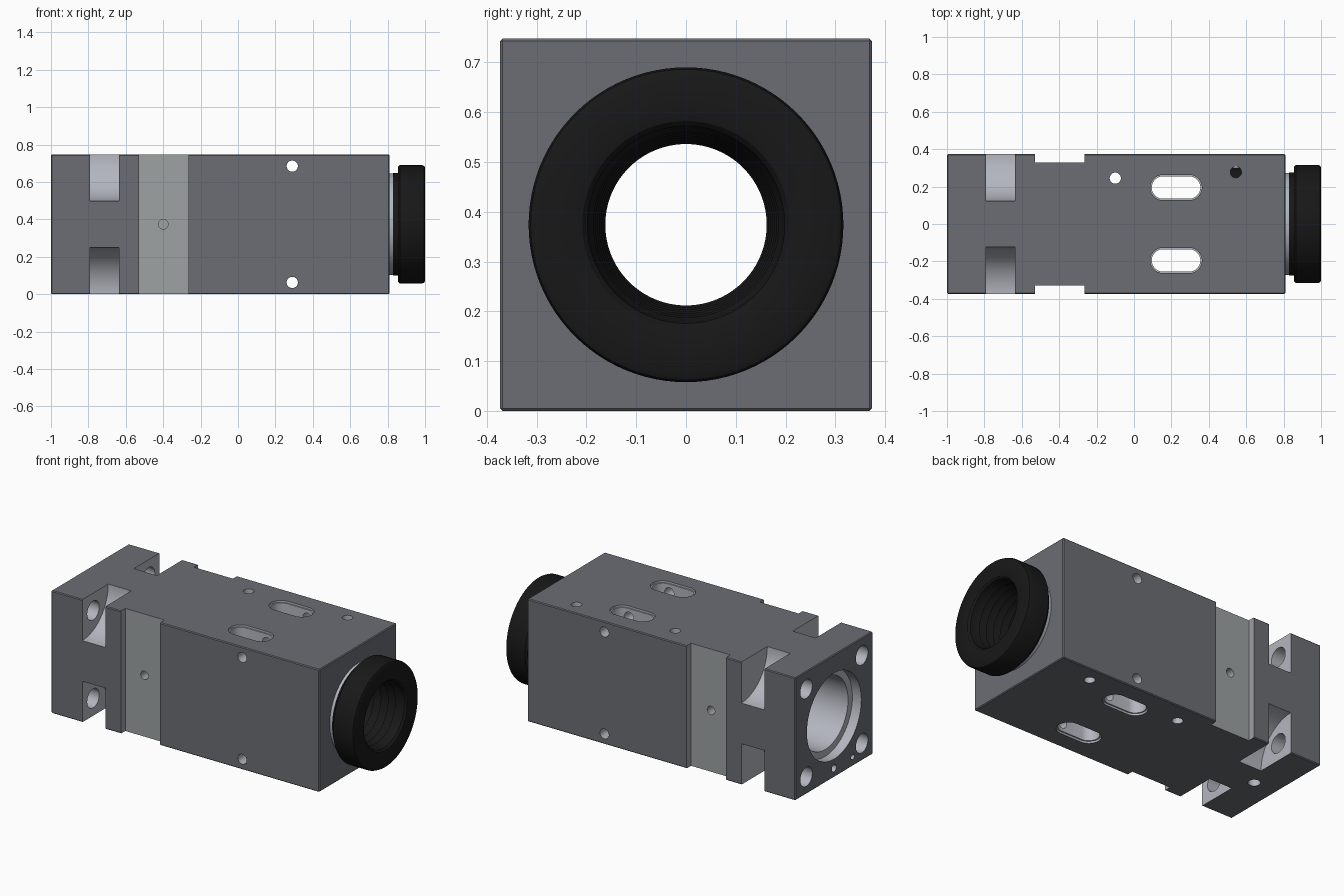
import bpy, bmesh, math
from mathutils import Matrix, Vector

if "Cube" in bpy.data.objects:
    bpy.data.objects.remove(bpy.data.objects["Cube"])

ZC, H = 0.374, 0.373          # optical axis height, half width of the square body


def material(name, *rgb):
    m = bpy.data.materials.new(name)
    m.diffuse_color = (*rgb, 1)
    m.use_nodes = True
    m.node_tree.nodes["Principled BSDF"].inputs["Base Color"].default_value = m.diffuse_color
    return m


GREY = material("anodised_grey", 0.15, 0.155, 0.175)
METAL = material("bare_metal", 0.45, 0.47, 0.52)
PALE = material("milled_grey", 0.34, 0.36, 0.37)
BLACK = material("black", 0.009, 0.009, 0.009)


def finish(name, bm, mat):
    bmesh.ops.recalc_face_normals(bm, faces=bm.faces)
    me = bpy.data.meshes.new(name)
    bm.to_mesh(me)
    bm.free()
    ob = bpy.data.objects.new(name, me)
    bpy.context.collection.objects.link(ob)
    me.materials.append(mat)
    return ob


def smooth(ob):
    bpy.ops.object.select_all(action='DESELECT')
    ob.select_set(True)
    bpy.context.view_layer.objects.active = ob
    bpy.ops.object.shade_smooth_by_angle(angle=math.radians(30))


def box(name, x0, x1, y0, y1, z0, z1, mat, bevel=0):
    bm = bmesh.new()
    bmesh.ops.create_cube(bm, size=1)
    for v in bm.verts:
        v.co = Vector(((x0 + x1) / 2 + v.co.x * (x1 - x0),
                       (y0 + y1) / 2 + v.co.y * (y1 - y0),
                       (z0 + z1) / 2 + v.co.z * (z1 - z0)))
    if bevel:
        bmesh.ops.bevel(bm, geom=bm.edges[:], offset=bevel, segments=1, affect='EDGES')
    return finish(name, bm, mat)


def cylinder(centre, axis, r, length, seg=32, stretch=0, mat=METAL):
    """Cylinder cutter; stretch turns it into a slot along x."""
    bm = bmesh.new()
    bmesh.ops.create_cone(bm, cap_ends=True, segments=seg, radius1=r, radius2=r, depth=length,
                          matrix=Matrix.Rotation(math.pi / seg, 4, 'Z'))
    for v in bm.verts:
        v.co.x += math.copysign(stretch, v.co.x)
    turn = {'x': Matrix.Rotation(math.pi / 2, 4, 'Y'),
            'y': Matrix.Rotation(math.pi / 2, 4, 'X'), 'z': Matrix()}[axis]
    bmesh.ops.transform(bm, matrix=Matrix.Translation(centre) @ turn, verts=bm.verts)
    return finish("cutter", bm, mat)


def lathe(name, profile, mat, seg=96):
    """Spin a closed (x, radius) profile about the optical axis."""
    bm = bmesh.new()
    rings = []
    for i in range(seg):
        a = 2 * math.pi * i / seg
        rings.append([bm.verts.new((x, r * math.sin(a), ZC + r * math.cos(a))) for x, r in profile])
    n = len(profile)
    for i in range(seg):
        p, q = rings[i], rings[(i + 1) % seg]
        for j in range(n):
            k = (j + 1) % n
            bm.faces.new((p[j], p[k], q[k], q[j]))
    ob = finish(name, bm, mat)
    smooth(ob)
    return ob


# square housing
body = box("housing", -1, 0.81, -H, H, 0, 2 * ZC, GREY, bevel=0.005)


def cut(cutter):
    m = body.modifiers.new("cut", 'BOOLEAN')
    m.operation, m.solver, m.object = 'DIFFERENCE', 'EXACT', cutter
    m.material_mode = 'TRANSFER'
    bpy.context.view_layer.objects.active = body
    bpy.ops.object.modifier_apply(modifier=m.name)
    bpy.data.objects.remove(cutter)


# main bore, mount counterbore and barrel seat
cut(cylinder((-0.1, 0, ZC), 'x', 0.22, 2.2, 96))
cut(cylinder((-1.0, 0, ZC), 'x', 0.262, 0.12, 96))
cut(cylinder((0.7, 0, ZC), 'x', 0.272, 0.5, 96))

for s in (-1, 1):
    # side grooves with a small blind hole
    cut(box("cutter", -0.53, -0.265, s * 0.43 - 0.1, s * 0.43 + 0.1, -0.1, 0.9, PALE))
    cut(cylinder((-0.4, s * 0.33, ZC), 'y', 0.026, 0.12, 24, mat=PALE))
    # cross holes through the sides
    cut(cylinder((0.29, 0, ZC + s * 0.311), 'y', 0.03, 1, 24))
    # chamfered slots through top and bottom
    cut(cylinder((0.225, s * 0.195, ZC), 'z', 0.06, 1, 32, 0.07))
    for z in (0, 2 * ZC):
        cut(cylinder((0.225, s * 0.195, z), 'z', 0.068, 0.024, 32, 0.07))
    # corner screw reliefs and screw holes
    for t in (-1, 1):
        cut(cylinder((-0.7125, s * H, ZC + t * ZC), 'x', 0.25, 0.155, 128))
        cut(cylinder((-0.9, s * 0.268, ZC + t * 0.268), 'x', 0.058, 0.24))

# vertical pin holes, bottom hole and the two small mount-face holes
cut(cylinder((-0.1, 0.245, ZC), 'z', 0.03, 1, 24))
cut(cylinder((0.545, 0.277, ZC), 'z', 0.03, 1, 24))
cut(cylinder((-0.845, 0, 0), 'z', 0.034, 0.14, 24))
for y, r in ((0, 0.022), (-0.18, 0.016)):
    cut(cylinder((-1, y, 0.056), 'x', r, 0.16, 24))
smooth(body)

# silver collar and black threaded barrel
lathe("collar", [(0.79, 0.25), (0.828, 0.25), (0.828, 0.272), (0.79, 0.272)], METAL)
lathe("barrel", [(0.46, 0.205), (0.87, 0.205), (0.87, 0.275), (0.828, 0.275),
                 (0.828, 0.26), (0.64, 0.26), (0.64, 0.302), (0.46, 0.302)], BLACK)

# eyepiece ring with ribbed inside
ribs = []
for i in range(7):
    x, r = 0.95 - i * 0.045, 0.194 - i * 0.004
    ribs += [(x, r), (x - 0.02, r - 0.008), (x - 0.022, r)]
lathe("eyepiece_ring",
      [(0.855, 0.20), (0.855, 0.306), (0.865, 0.316), (0.985, 0.316), (0.995, 0.312), (1.0, 0.302),
       (1.0, 0.225), (0.996, 0.208), (0.985, 0.198)] + ribs + [(0.62, 0.162), (0.60, 0.162), (0.60, 0.20)], BLACK)
